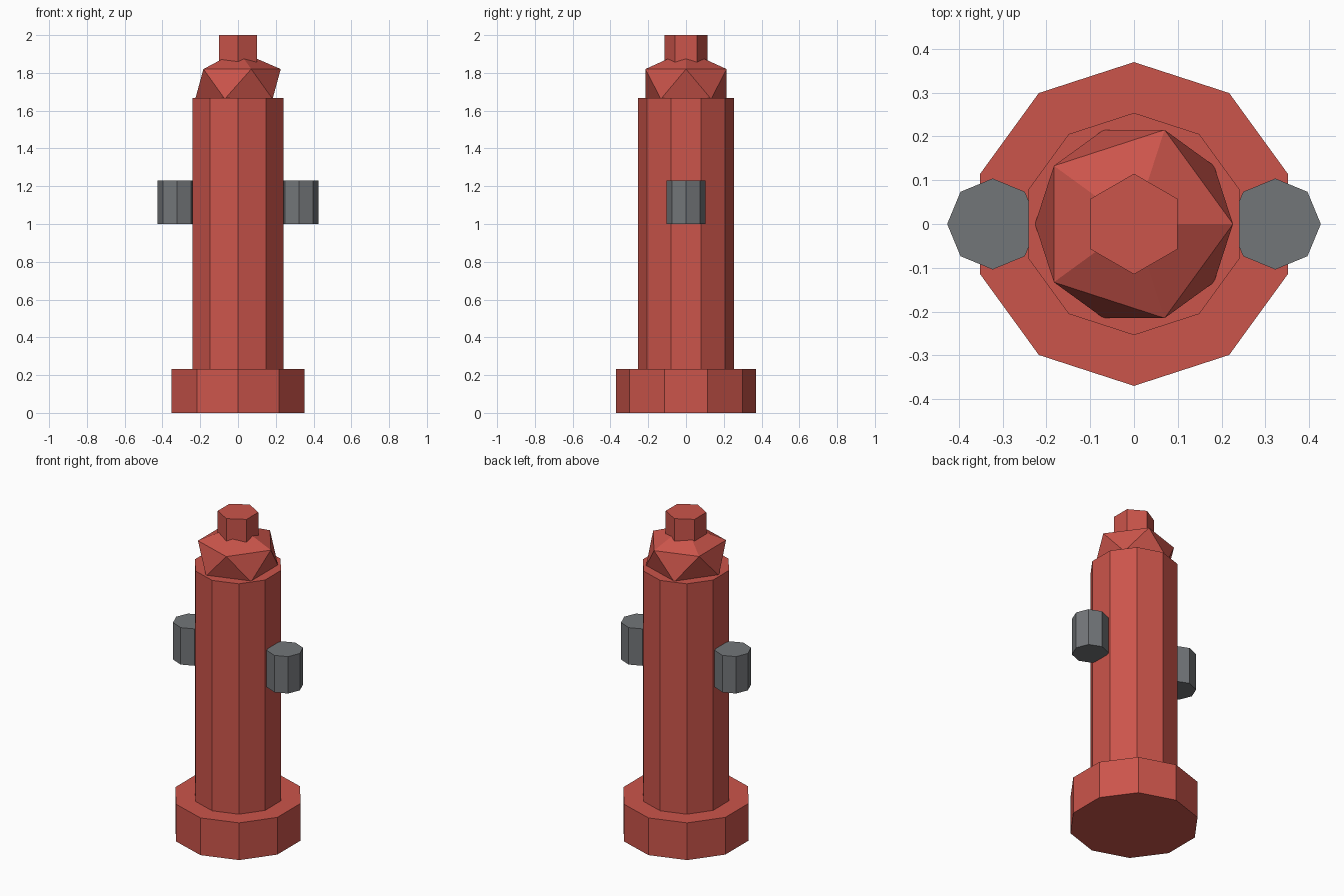
import bpy

if "Cube" in bpy.data.objects:
    bpy.data.objects.remove(bpy.data.objects["Cube"])


def material(name, rgb):
    m = bpy.data.materials.new(name)
    m.diffuse_color = (*rgb, 1.0)
    m.use_nodes = True
    m.node_tree.nodes["Principled BSDF"].inputs["Base Color"].default_value = m.diffuse_color
    return m


red = material("hydrant red", (0.60, 0.09, 0.07))
grey = material("metal grey", (0.17, 0.18, 0.19))


def prism(name, sides, radius, z0, z1, mat, x=0.0):
    """Upright low-poly cylinder between two heights."""
    bpy.ops.mesh.primitive_cylinder_add(
        vertices=sides, radius=radius, depth=z1 - z0, location=(x, 0, (z0 + z1) / 2))
    ob = bpy.context.object
    ob.name = name
    ob.data.materials.append(mat)
    return ob


# Foot flange and barrel
prism("base", 10, 0.37, 0.0, 0.232, red)
prism("barrel", 10, 0.254, 0.2, 1.668, red)

# Faceted bonnet, sunk slightly into the barrel
bpy.ops.mesh.primitive_ico_sphere_add(subdivisions=1, radius=1, location=(0, 0, 1.741))
bonnet = bpy.context.object
bonnet.name = "bonnet"
bonnet.scale = (0.253, 0.253, 0.177)
bonnet.data.materials.append(red)
bpy.ops.object.transform_apply(location=False, rotation=False, scale=True)

# Hexagonal operating nut
prism("top_nut", 6, 0.115, 1.82, 2.0, red)

# Side outlets
for side, sx in (("left", -1), ("right", 1)):
    prism(side + "_outlet", 8, 0.104, 1.0, 1.23, grey, sx * 0.323)
